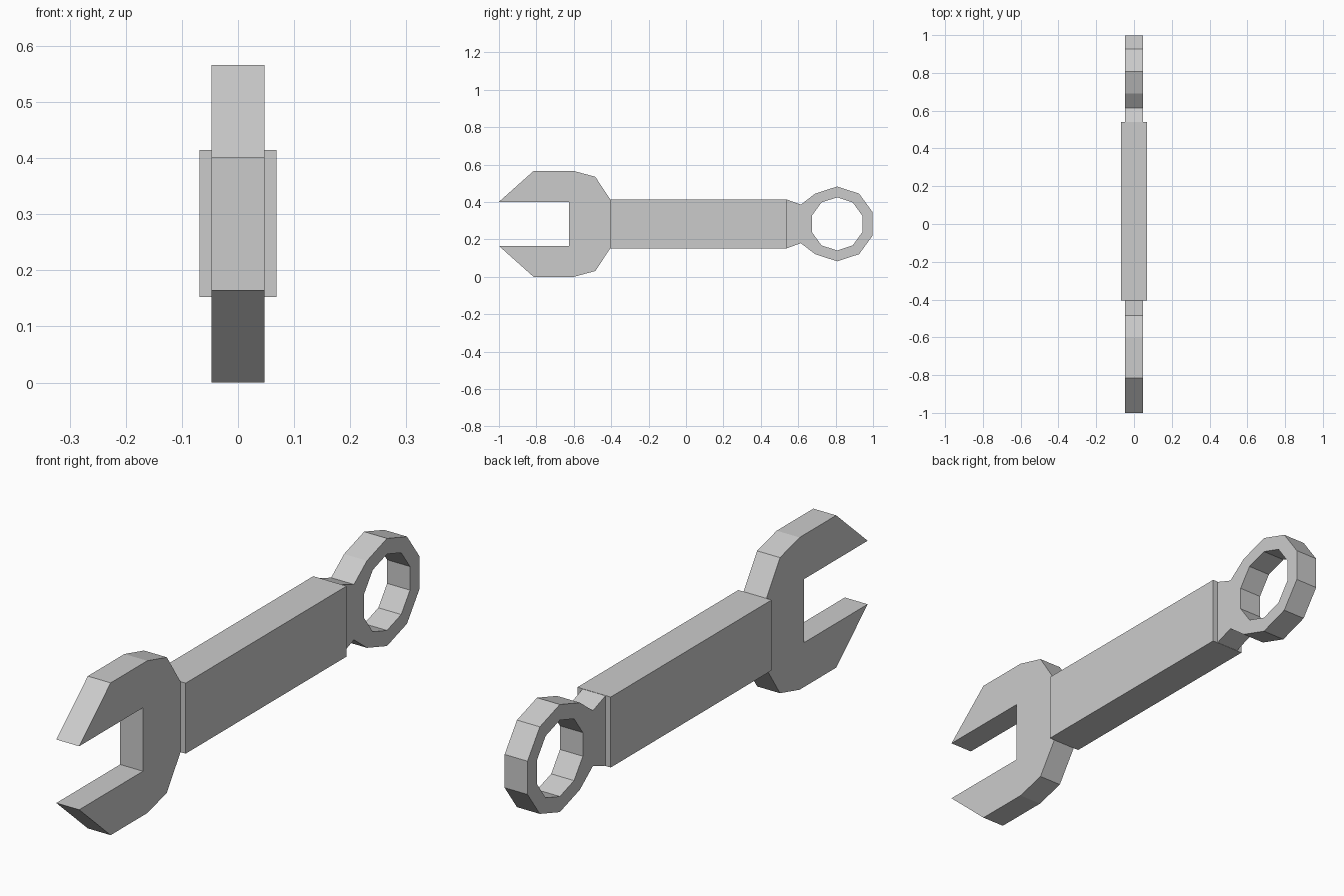
import bpy, bmesh
from math import sin, cos, radians

if "Cube" in bpy.data.objects:
    bpy.data.objects.remove(bpy.data.objects["Cube"])

MID_Z = 0.283        # height of the long axis
HEAD_THICK = 0.094   # thickness of both heads
HANDLE_THICK = 0.137


def plate(name, points, faces, thickness):
    """Flat (y, z) faces in the x = 0 plane, thickened evenly to both sides."""
    mesh = bpy.data.meshes.new(name)
    bm = bmesh.new()
    verts = [bm.verts.new((0, y, z)) for y, z in points]
    for f in faces:
        bm.faces.new([verts[i] for i in f])
    bmesh.ops.recalc_face_normals(bm, faces=bm.faces)
    bm.to_mesh(mesh)
    bm.free()
    obj = bpy.data.objects.new(name, mesh)
    bpy.context.collection.objects.link(obj)
    mod = obj.modifiers.new("thickness", 'SOLIDIFY')
    mod.thickness = thickness
    mod.offset = 0
    return obj


def decagon(cy, radius):
    return [(cy + radius * cos(radians(18 + 36 * i)),
             MID_Z + radius * sin(radians(18 + 36 * i))) for i in range(10)]


# Open jaw: upper half outline, mirrored about the long axis
upper = [(-0.625, 0.118), (-1.0, 0.118), (-0.815, 0.283),
         (-0.6, 0.283), (-0.485, 0.252), (-0.405, 0.131)]
outline = ([(y, MID_Z + h) for y, h in upper]
           + [(y, MID_Z - h) for y, h in reversed(upper)])
plate("open_jaw", outline, [range(len(outline))], HEAD_THICK)

# Handle: thicker straight bar
y0, y1, h = -0.405, 0.54, 0.131
plate("handle", [(y0, MID_Z - h), (y1, MID_Z - h), (y1, MID_Z + h), (y0, MID_Z + h)],
      [range(4)], HANDLE_THICK)

# Ring end: ten-sided ring whose two inboard corners widen into the neck
outer = decagon(0.808, 0.2)
outer[4] = (0.614, MID_Z + 0.103)
outer[5] = (0.614, MID_Z - 0.103)
inner = decagon(0.808, 0.142)
neck = [(0.54, MID_Z + 0.13), (0.54, MID_Z - 0.13)]
faces = [(i, (i + 1) % 10, 10 + (i + 1) % 10, 10 + i) for i in range(10)]
faces.append((4, 20, 21, 5))
plate("ring_end", outer + inner + neck, faces, HEAD_THICK)
